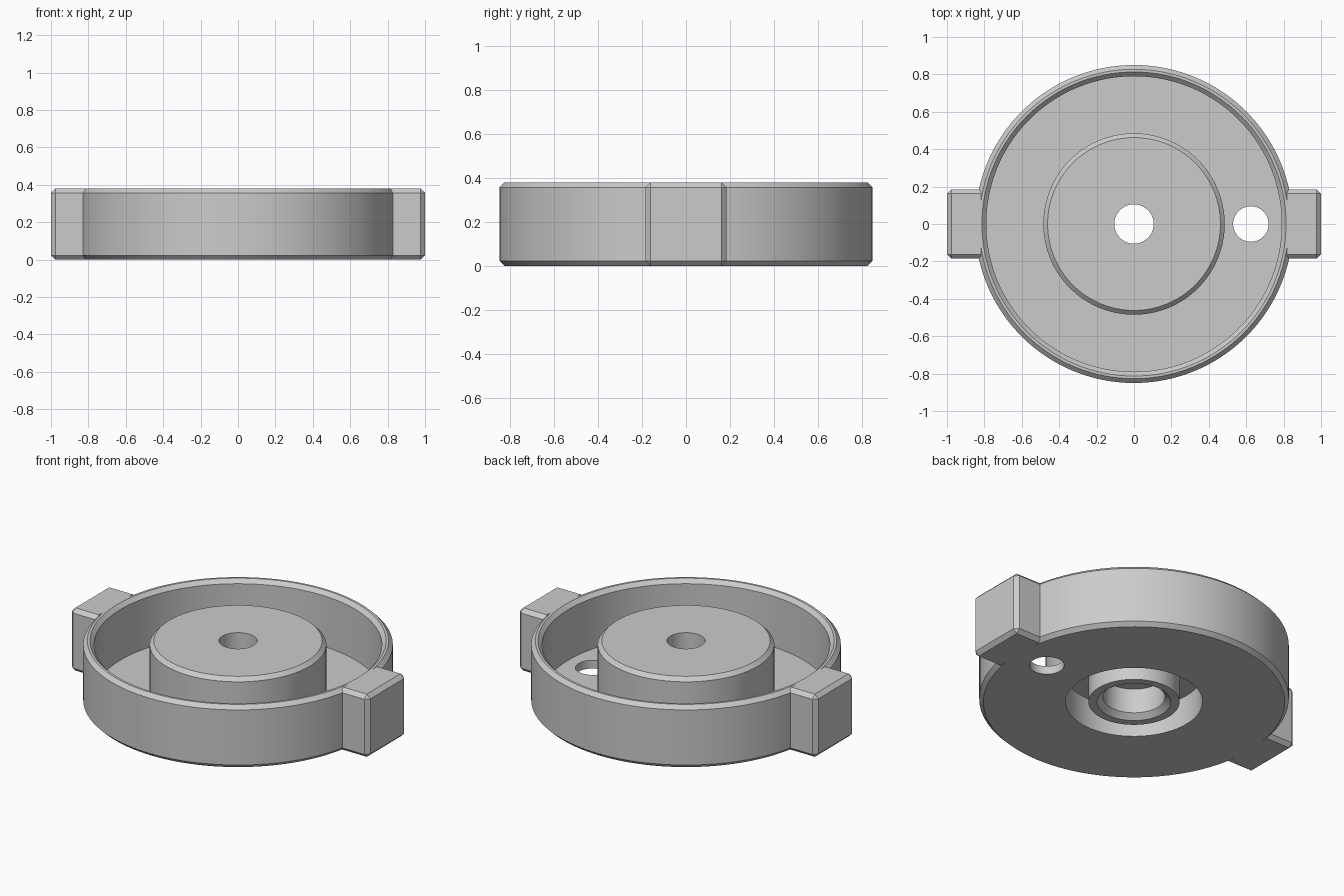
import bpy
import bmesh
from math import tau
from mathutils import Matrix

cube = bpy.data.objects.get("Cube")
if cube:
    bpy.data.objects.remove(cube, do_unlink=True)

HEIGHT = 0.38
CHAMFER = 0.023
SIDES = 128

grey = bpy.data.materials.new("plain_grey")
grey.use_nodes = True
grey.diffuse_color = (0.6, 0.6, 0.6, 1)
grey.node_tree.nodes["Principled BSDF"].inputs["Base Color"].default_value = grey.diffuse_color


def add_object(name, bm):
    bmesh.ops.recalc_face_normals(bm, faces=bm.faces)
    mesh = bpy.data.meshes.new(name)
    bm.to_mesh(mesh)
    bm.free()
    mesh.materials.append(grey)
    obj = bpy.data.objects.new(name, mesh)
    bpy.context.collection.objects.link(obj)
    return obj


def lathe(name, profile):
    """Turn a closed (radius, height) profile around the z axis."""
    bm = bmesh.new()
    verts = [bm.verts.new((r, 0, z)) for r, z in profile]
    edges = [bm.edges.new((verts[i - 1], verts[i])) for i in range(len(verts))]
    bmesh.ops.spin(bm, geom=verts + edges, cent=(0, 0, 0), axis=(0, 0, 1),
                   angle=tau, steps=SIDES, use_duplicate=False)
    bmesh.ops.remove_doubles(bm, verts=bm.verts, dist=1e-4)
    return add_object(name, bm)


def tab(name, side, inner=0.818, half_width=0.185):
    """Chamfered block whose inner end stays square inside the rim."""
    bm = bmesh.new()
    size = Matrix.Diagonal((1 - inner, 2 * half_width, HEIGHT, 1))
    place = Matrix.Translation((side * (1 + inner) / 2, 0, HEIGHT / 2))
    bmesh.ops.create_cube(bm, size=1, matrix=place @ size)
    outer_edges = [e for e in bm.edges if any(abs(v.co.x) > 0.95 for v in e.verts)]
    bmesh.ops.bevel(bm, geom=outer_edges, offset=CHAMFER, segments=1, affect='EDGES')
    return add_object(name, bm)


def combine(target, other, operation):
    other.hide_render = True
    mod = target.modifiers.new(operation.lower(), 'BOOLEAN')
    mod.operation = operation
    mod.solver = 'EXACT'
    mod.object = other
    bpy.context.view_layer.objects.active = target
    bpy.ops.object.modifier_apply(modifier=mod.name)
    bpy.data.objects.remove(other, do_unlink=True)


# Round tray: rim, floor, centre boss, stepped bore and underside groove
housing = lathe("round_housing", [
    (0.85 - CHAMFER, 0), (0.85, CHAMFER),
    (0.85, HEIGHT - CHAMFER), (0.85 - CHAMFER, HEIGHT),
    (0.813, HEIGHT), (0.79, HEIGHT - CHAMFER),
    (0.79, 0.05), (0.485, 0.05),
    (0.485, HEIGHT - CHAMFER), (0.462, HEIGHT),
    (0.105, HEIGHT), (0.105, 0.18),
    (0.17, 0.18), (0.17, 0.03), (0.203, 0),
    (0.25, 0), (0.25, 0.18), (0.376, 0.18), (0.376, 0),
])

# Side tabs
for side, label in ((1, "left"), (-1, "right")):
    combine(housing, tab(label + "_tab", side), 'UNION')

# Hole through the floor
bm = bmesh.new()
bmesh.ops.create_cone(bm, cap_ends=True, segments=64, radius1=0.095, radius2=0.095,
                      depth=0.4, matrix=Matrix.Translation((0.625, 0, 0)))
combine(housing, add_object("hole_cutter", bm), 'DIFFERENCE')

# Smooth curved walls, crisp chamfers
bpy.ops.object.select_all(action='DESELECT')
housing.select_set(True)
bpy.context.view_layer.objects.active = housing
bpy.ops.object.shade_smooth_by_angle(angle=0.35)
